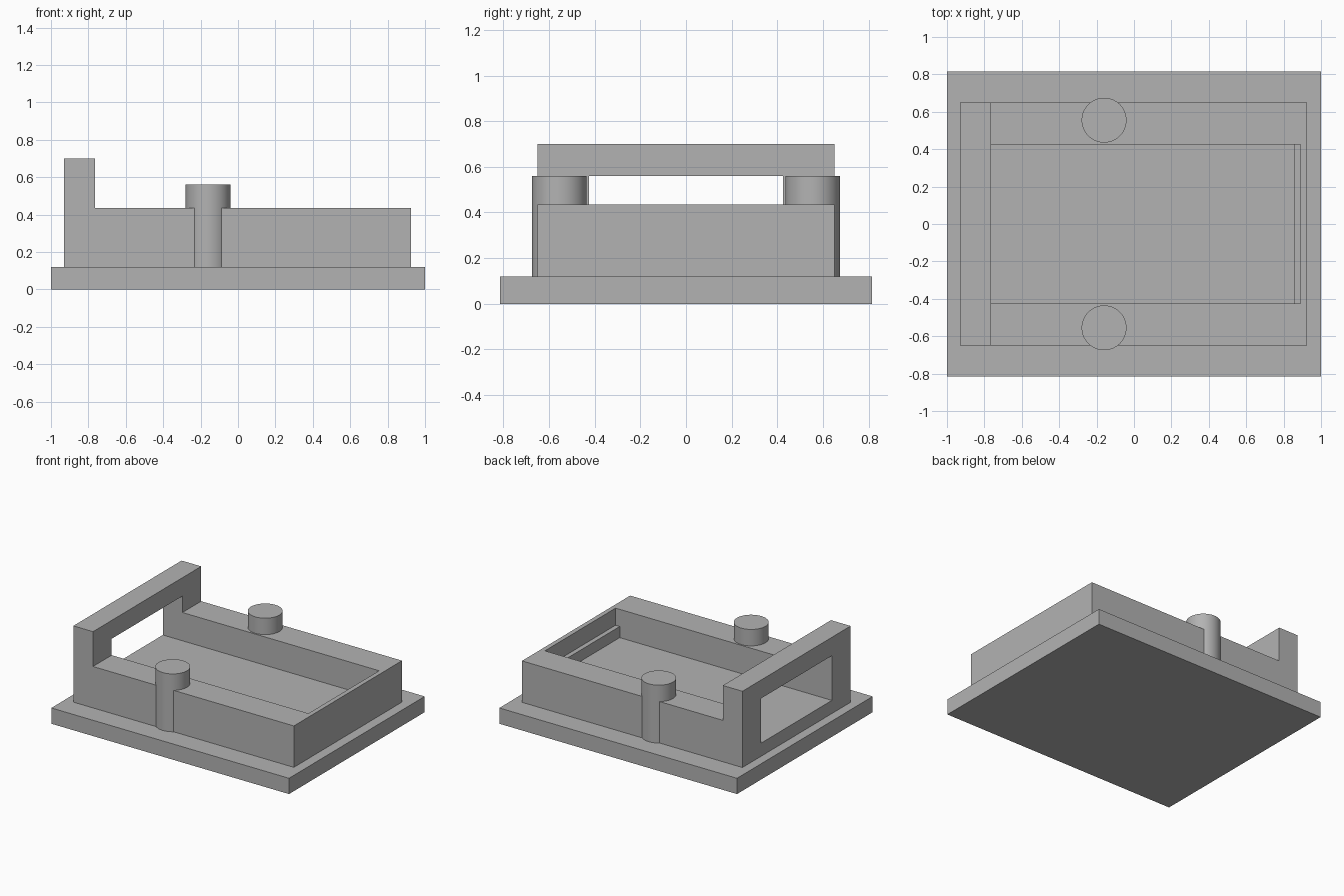
import bpy
import bmesh

cube = bpy.data.objects.get("Cube")
if cube:
    bpy.data.objects.remove(cube, do_unlink=True)

# Single plain grey
grey = bpy.data.materials.new("mid_grey")
grey.use_nodes = True
colour = (0.45, 0.45, 0.45, 1)
grey.diffuse_color = colour
grey.node_tree.nodes["Principled BSDF"].inputs["Base Color"].default_value = colour


def extrude_profile(name, profile, half_width):
    """Extrude an x-z outline symmetrically along y."""
    bm = bmesh.new()
    face = bm.faces.new([bm.verts.new((x, -half_width, z)) for x, z in profile])
    result = bmesh.ops.extrude_face_region(bm, geom=[face])
    verts = [v for v in result["geom"] if isinstance(v, bmesh.types.BMVert)]
    bmesh.ops.translate(bm, verts=verts, vec=(0, 2 * half_width, 0))
    bmesh.ops.recalc_face_normals(bm, faces=bm.faces)
    mesh = bpy.data.meshes.new(name)
    bm.to_mesh(mesh)
    bm.free()
    mesh.materials.append(grey)
    obj = bpy.data.objects.new(name, mesh)
    bpy.context.collection.objects.link(obj)
    return obj


BASE_TOP, FLOOR, LEDGE = 0.12, 0.22, 0.305
RIM, WINDOW_TOP, ARCH_TOP = 0.435, 0.56, 0.70
BACK, ARCH_FRONT, END = -0.93, -0.765, 0.925

# Base plate
extrude_profile("base_plate", [(-1, 0), (1, 0), (1, BASE_TOP), (-1, BASE_TOP)], 0.815)

# Tray body with a raised end
body = extrude_profile("tray_body", [
    (BACK, BASE_TOP), (END, BASE_TOP), (END, RIM),
    (ARCH_FRONT, RIM), (ARCH_FRONT, ARCH_TOP), (BACK, ARCH_TOP)], 0.65)

# Pocket with end ledge, running out through the arch
cutter = extrude_profile("pocket_cutter", [
    (-1.1, FLOOR), (0.855, FLOOR), (0.855, LEDGE),
    (0.89, LEDGE), (0.89, WINDOW_TOP), (-1.1, WINDOW_TOP)], 0.425)
cutter.hide_render = True
cut = body.modifiers.new("pocket", "BOOLEAN")
cut.operation = "DIFFERENCE"
cut.solver = "EXACT"
cut.object = cutter
bpy.context.view_layer.objects.active = body
bpy.ops.object.modifier_apply(modifier=cut.name)
bpy.data.objects.remove(cutter, do_unlink=True)

# Round pegs standing through the side walls
for side, y in (("left", -0.555), ("right", 0.555)):
    bpy.ops.mesh.primitive_cylinder_add(
        vertices=64, radius=0.12, depth=WINDOW_TOP - BASE_TOP,
        location=(-0.16, y, (WINDOW_TOP + BASE_TOP) / 2))
    peg = bpy.context.object
    peg.name = ("front" if y < 0 else "back") + "_peg"
    peg.data.materials.append(grey)
    bpy.ops.object.shade_smooth_by_angle()
